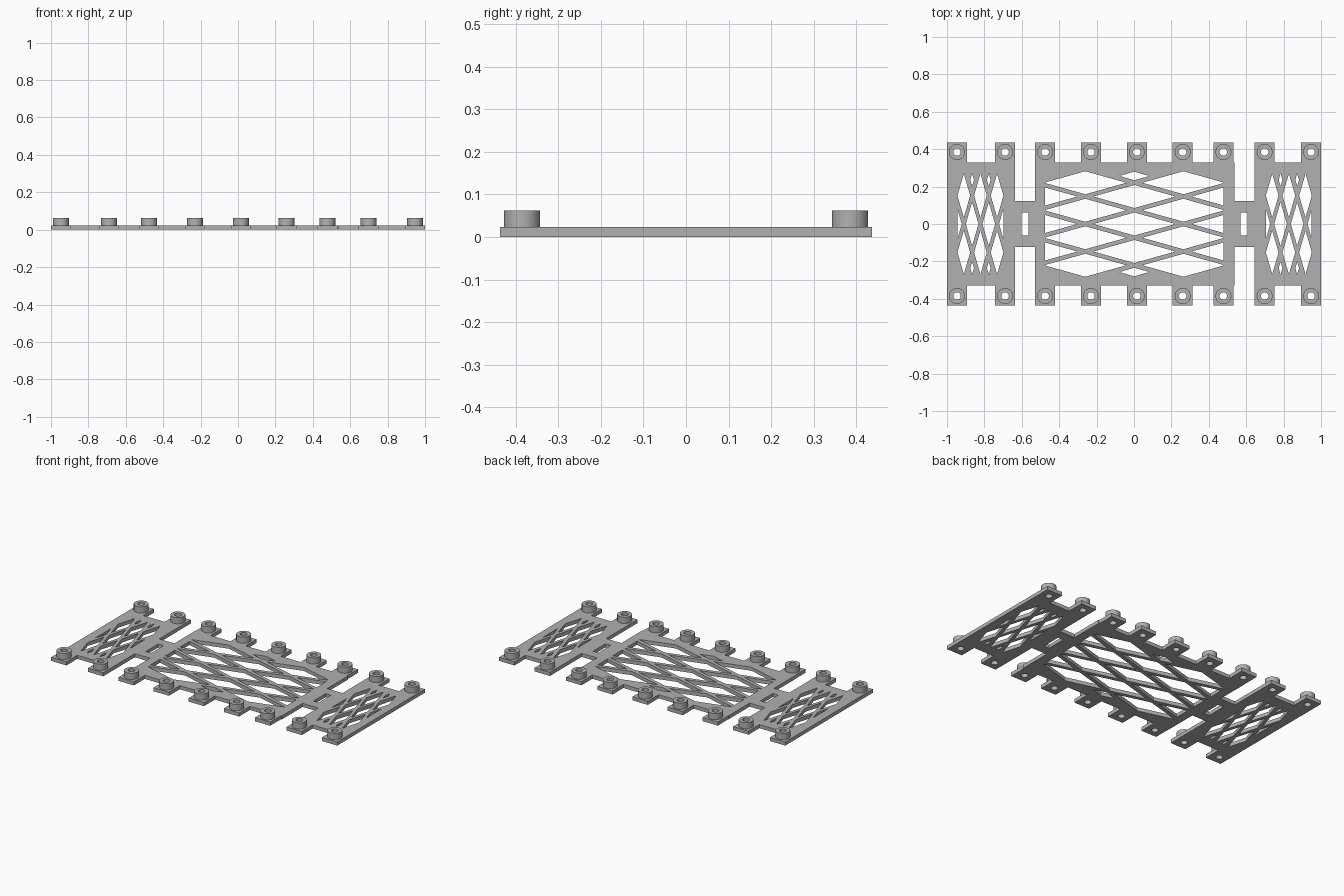
import bpy, bmesh
from math import cos, sin, tau

cube = bpy.data.objects.get("Cube")
if cube:
    bpy.data.objects.remove(cube, do_unlink=True)

# Single plain grey
grey = bpy.data.materials.new("matte grey")
grey.use_nodes = True
COLOUR = (0.44, 0.44, 0.44, 1)
grey.diffuse_color = COLOUR
grey.node_tree.nodes["Principled BSDF"].inputs["Base Color"].default_value = COLOUR

# Main dimensions
THICK, BOSS_TOP = 0.023, 0.062
TAB_Y, PANEL_Y, LINK_Y, BOSS_Y = 0.437, 0.329, 0.122, 0.385
TAB_HALF, BOSS_R, HOLE_R = 0.0535, 0.0425, 0.02
BOSS_X = [-0.9465, -0.6895, -0.475, -0.23, 0.015, 0.26, 0.478, 0.6985, 0.9465]
PANELS = [(-1, -0.636), (-0.53, 0.537), (0.645, 1)]


def extruded(name, loops, z0, z1):
    """Fill closed loops (inner loops become holes) and extrude from z0 to z1."""
    curve = bpy.data.curves.new(name, "CURVE")
    curve.dimensions = "2D"
    curve.fill_mode = "BOTH"
    curve.extrude = (z1 - z0) / 2
    for loop in loops:
        spline = curve.splines.new("POLY")
        spline.points.add(len(loop) - 1)
        for point, (x, y) in zip(spline.points, loop):
            point.co = (x, y, 0, 1)
        spline.use_cyclic_u = True
    temp = bpy.data.objects.new(name + " profile", curve)
    bpy.context.collection.objects.link(temp)
    graph = bpy.context.evaluated_depsgraph_get()
    mesh = bpy.data.meshes.new_from_object(temp.evaluated_get(graph))
    bpy.data.objects.remove(temp, do_unlink=True)

    bm = bmesh.new()
    bm.from_mesh(mesh)
    bmesh.ops.remove_doubles(bm, verts=bm.verts, dist=0.00005)
    bmesh.ops.recalc_face_normals(bm, faces=bm.faces)
    bmesh.ops.translate(bm, verts=bm.verts, vec=(0, 0, (z0 + z1) / 2))
    for face in bm.faces:
        face.smooth = False
    bm.to_mesh(mesh)
    bm.free()
    mesh.materials.clear()
    mesh.materials.append(grey)
    obj = bpy.data.objects.new(name, mesh)
    bpy.context.collection.objects.link(obj)
    return obj


def circle(cx, cy, r, n=32):
    return [(cx + r * cos(tau * i / n), cy + r * sin(tau * i / n)) for i in range(n)]


def rect(x0, x1, h):
    return [(x0, -h), (x1, -h), (x1, h), (x0, h)]


def clip(loop, limit, side):
    """Keep the part of a loop where side * x <= side * limit."""
    out = []
    for (ax, ay), (bx, by) in zip(loop, loop[1:] + loop[:1]):
        a_in, b_in = side * (limit - ax) >= 0, side * (limit - bx) >= 0
        if a_in:
            out.append((ax, ay))
        if a_in != b_in:
            t = (limit - ax) / (bx - ax)
            out.append((limit, ay + t * (by - ay)))
    return out


def diamond(cx, cy, hx, hy, x0, x1):
    loop = [(cx - hx, cy), (cx, cy - hy), (cx + hx, cy), (cx, cy + hy)]
    return clip(clip(loop, x1, 1), x0, -1)


# Stepped outline: tallest span at each x gives the half depth of the plate
spans = [(-0.7, 0.7, LINK_Y)]
spans += [(a, b, PANEL_Y) for a, b in PANELS]
spans += [(x - TAB_HALF, x + TAB_HALF, TAB_Y) for x in BOSS_X]
edges = sorted({round(x, 4) for span in spans for x in span[:2] if abs(x) != 0.7})
upper = []
for a, b in zip(edges, edges[1:]):
    mid = (a + b) / 2
    h = max(s[2] for s in spans if s[0] <= mid <= s[1])
    if upper and upper[-1][1] == h:
        upper[-1] = (b, h)
    else:
        upper += [(a, h), (b, h)]
outline = upper + [(x, -y) for x, y in reversed(upper)]

holes = [rect(-0.602, -0.564, 0.062), rect(0.57, 0.607, 0.062)]

# Wide lattice of the middle panel
MID, STEP_X, STEP_Y = 0.002, 0.2625, 0.147
for col in range(-2, 3):
    rows = (-1.5, -0.5, 0.5, 1.5) if col % 2 else (-1, 0, 1)
    for row in rows:
        holes.append(diamond(MID + col * STEP_X, row * STEP_Y, 0.22, 0.0615,
                             -0.475, 0.479))
for side in (-1, 1):
    holes.append(diamond(MID, side * 0.257, 0.08, 0.023, -1, 1))

# Tall lattices of the two end panels
for centre in (-0.821, 0.828):
    x0, x1 = centre - 0.122, centre + 0.122
    for col in range(-3, 4):
        x = centre + col * 0.0445
        if col % 2:
            holes.append(diamond(x, 0, 0.034, 0.117, x0, x1))
        for side in (-1, 1):
            if col % 2 == 0:
                holes.append(diamond(x, side * 0.152, 0.034, 0.117, x0, x1))
            elif abs(col) == 1:
                holes.append(diamond(x, side * 0.236, 0.01, 0.034, x0, x1))

# Screw holes through the tabs
boss_centres = [(x, side * BOSS_Y) for x in BOSS_X for side in (-1, 1)]
holes += [circle(x, y, HOLE_R) for x, y in boss_centres]
extruded("lattice_plate", [outline] + holes, 0, THICK)

# Raised ring bosses on the tabs
for i, (x, y) in enumerate(boss_centres):
    boss = extruded(f"screw_boss_{i + 1}", [circle(x, y, BOSS_R), circle(x, y, HOLE_R)],
                    THICK, BOSS_TOP)
    bpy.ops.object.select_all(action="DESELECT")
    boss.select_set(True)
    bpy.context.view_layer.objects.active = boss
    bpy.ops.object.shade_smooth_by_angle()
